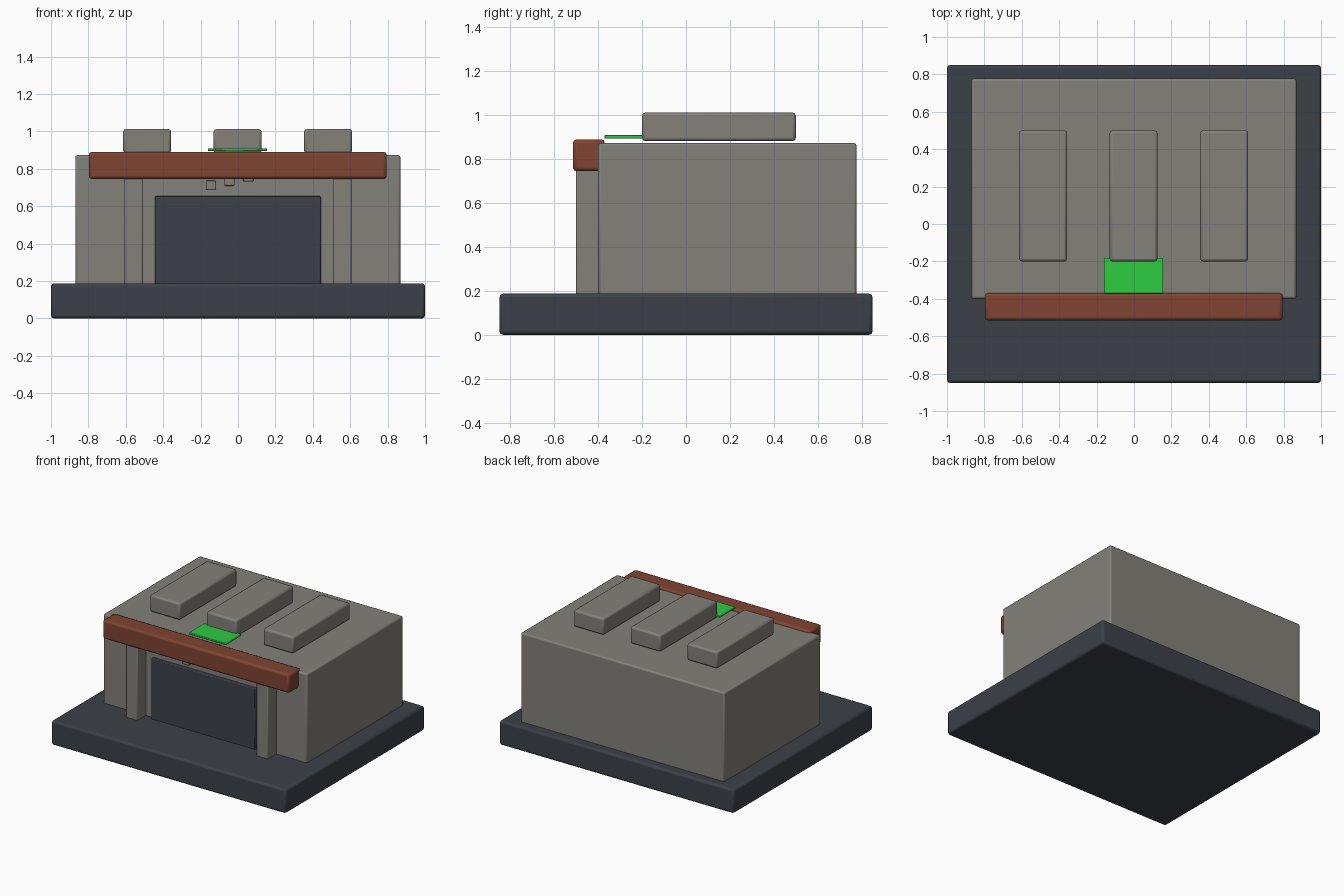
import bpy

if "Cube" in bpy.data.objects:
    bpy.data.objects.remove(bpy.data.objects["Cube"])


def srgb(r, g, b):
    lin = [(c / 255 / 12.92 if c < 11 else ((c / 255 + 0.055) / 1.055) ** 2.4) for c in (r, g, b)]
    return (*lin, 1.0)


def material(name, rgb):
    m = bpy.data.materials.new(name)
    m.diffuse_color = srgb(*rgb)
    m.use_nodes = True
    m.node_tree.nodes["Principled BSDF"].inputs["Base Color"].default_value = m.diffuse_color
    return m


stone = material("warm grey stone", (131, 129, 122))
slate = material("dark slate", (60, 65, 72))
rust = material("rust red", (127, 68, 50))
green = material("bright green", (46, 204, 64))


def box(name, x, y, z, mat, bevel=0.01):
    """Bevelled box given its (min, max) on each axis."""
    bpy.ops.mesh.primitive_cube_add(
        size=1, location=[(a + b) / 2 for a, b in (x, y, z)])
    ob = bpy.context.object
    ob.name = name
    ob.scale = [b - a for a, b in (x, y, z)]
    bpy.ops.object.transform_apply(location=False, rotation=False, scale=True)
    ob.data.materials.append(mat)
    mod = ob.modifiers.new("Bevel", 'BEVEL')
    mod.width = bevel
    mod.segments = 2
    bpy.ops.object.shade_smooth_by_angle()
    return ob


# Foundation and main block
box("foundation", (-1, 1), (-0.85, 0.85), (0, 0.187), slate, 0.016)
box("main_block", (-0.87, 0.868), (-0.4, 0.777), (0.17, 0.873), stone, 0.012)

# Entrance: door panel, flanking pillars and lintel beam
box("door", (-0.445, 0.443), (-0.425, -0.38), (0.17, 0.653), slate, 0.006)
for side, s in (("left", -1), ("right", 1)):
    xs = sorted((s * 0.507, s * 0.607))
    box("pillar_" + side, xs, (-0.502, -0.39), (0.17, 0.80), stone, 0.008)
box("lintel", (-0.797, 0.795), (-0.515, -0.37), (0.745, 0.89), rust, 0.016)

# Small stepped studs above the door
for i in range(3):
    x, z = -0.145 + i * 0.1, 0.711 + i * 0.023
    box(f"stud_{i + 1}", (x - 0.027, x + 0.027), (-0.435, -0.385),
        (z - 0.025, z + 0.025), stone, 0.005)

# Roof blocks
for i in range(3):
    x = (i - 1) * 0.484 - 0.002
    box(f"roof_block_{i + 1}", (x - 0.128, x + 0.128), (-0.2, 0.5),
        (0.882, 1.012), stone, 0.014)

# Green plate in front of the middle roof block
box("green_plate", (-0.16, 0.156), (-0.372, -0.182), (0.894, 0.909), green, 0.004)
